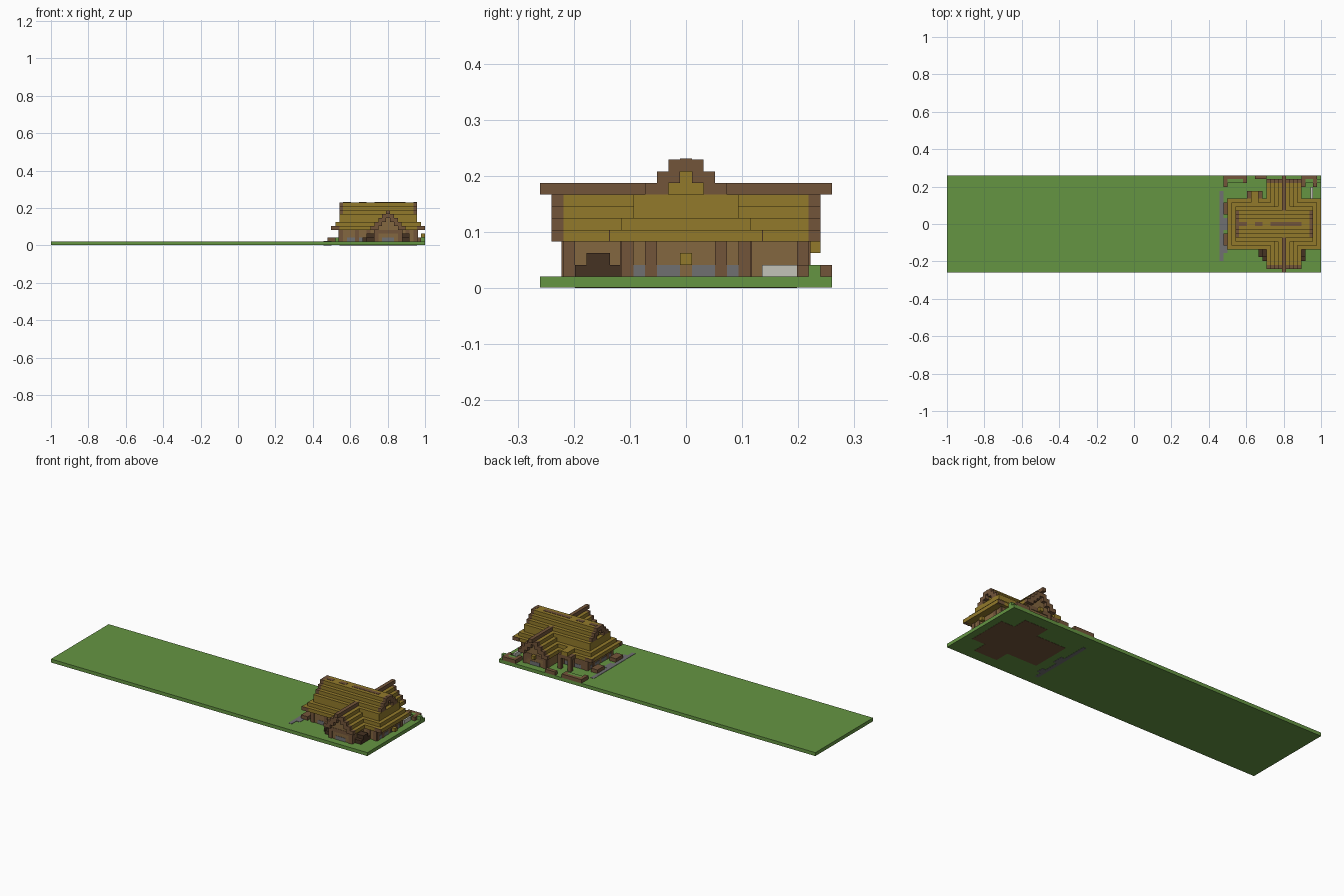
import bpy

cube = bpy.data.objects.get("Cube")
if cube:
    bpy.data.objects.remove(cube)

U = 1 / 48          # size of one block
RIDGE, MID = 86, 12  # column of the wing ridge, row of the main ridge


def material(name, r, g, b):
    m = bpy.data.materials.new(name)
    m.use_nodes = True
    m.diffuse_color = (r, g, b, 1)
    m.node_tree.nodes["Principled BSDF"].inputs["Base Color"].default_value = (r, g, b, 1)
    return m


grass = material("grass green", .13, .30, .055)
straw = material("straw yellow", .29, .195, .024)
timber = material("timber brown", .17, .09, .042)
tan = material("tan wall", .23, .135, .05)
dark = material("dark wood", .06, .032, .016)
stone = material("stone grey", .16, .16, .165)
white = material("off white", .55, .55, .48)


def blocks(name, mat, boxes):
    """One object from boxes of inclusive block ranges (x0, x1, y0, y1, z0, z1)."""
    verts, faces = [], []
    for x0, x1, y0, y1, z0, z1 in boxes:
        n = len(verts)
        for z in (z0, z1 + 1):
            for x, y in ((x0, y0), (x1 + 1, y0), (x1 + 1, y1 + 1), (x0, y1 + 1)):
                verts.append((x * U - 1, (y - 12.5) * U, z * U))
        faces += [(n + 3, n + 2, n + 1, n), (n + 4, n + 5, n + 6, n + 7)]
        for a in range(4):
            b = (a + 1) % 4
            faces.append((n + a, n + b, n + b + 4, n + a + 4))
    mesh = bpy.data.meshes.new(name)
    mesh.from_pydata(verts, [], faces)
    mesh.materials.append(mat)
    ob = bpy.data.objects.new(name, mesh)
    bpy.context.collection.objects.link(ob)
    return ob


def both_y(boxes):
    """Add the mirror of each box across the main ridge."""
    return boxes + [(a, b, 24 - d, 24 - c, e, f) for a, b, c, d, e, f in boxes]


def both_x(boxes, centre):
    """Add the mirror of each box across a column."""
    return boxes + [(2 * centre - b, 2 * centre - a, c, d, e, f) for a, b, c, d, e, f in boxes]


T = .08   # thin offset for plates, in blocks

# Ground, floor and path
blocks("ground", grass, [(0, 95, 0, 24, .05, 0)])
blocks("floor", timber, [(74, 93, 7, 17, 0, 0), (83, 89, 3, 21, 0, 0)])
blocks("path", stone, [(70, 70, 3, 20, 0, T), (71, 71, 5, 6, 0, T), (71, 71, 11, 13, 0, T)])

# Walls of the hall and the crossing wing
blocks("hall_walls", tan, [(74, 93, 7, 17, 1, 3)])
blocks("wing_walls", tan, [(RIDGE - 3, RIDGE + 3, 2, 22, 1, 3)])

# Stone footing and timber posts, as plates on the walls
footing = [(74 - T, 93 + T, y, y + 1, 1, 1) for y in (8, 15)]
footing += [(74 - T, 93 + T, 10, 11, 1, 1), (74 - T, 93 + T, 13, 14, 1, 1)]
footing += [(x, x + 1, 7 - T, 17 + T, 1, 1) for x in (76, 79)]
blocks("stone_footing", stone, footing)
T2 = 2 * T
posts = [(74 - T2, 93 + T2, y, y, 1, 3) for y in (7, 9, 15, 17)]
posts += [(x, x, 7 - T2, 17 + T2, 1, 3) for x in (74, 78, 81, 91, 93)]
posts += [(x, x, 2 - T2, 22 + T2, 1, 3) for x in (RIDGE - 3, RIDGE + 3)]
posts += [(RIDGE - 3 - T2, RIDGE + 3 + T2, y, y, 1, 3) for y in (2, 22)]
posts += [(RIDGE - 3, RIDGE + 3, 2 - T2, 22 + T2, 3, 3)]
blocks("wall_posts", timber, posts)
blocks("wing_doors", stone, [(RIDGE - 1, RIDGE + 1, 2 - T, 22 + T, 1, 1)])
blocks("end_lantern", straw, [(95, 95, MID, MID, 2, 2)])

# Main roof: stepped straw courses with an eave skirt round the ends
half = {4: 6, 5: 5, 6: 4, 7: 4, 8: 3, 9: 2, 10: 1}
courses, verge = [], []
for z, h in half.items():
    out = {4: 2, 5: 1, 6: 0, 7: 0}.get(z, -1)
    courses.append((74 - out, 93 + out, MID - h, MID + h, z, z))
    if z >= 8:
        for x in (74, 93):
            verge += both_y([(x, x, MID - h, MID - h + 1, z, z)])
blocks("main_roof", straw, courses)
blocks("main_verge", timber, verge)
blocks("ridge_slots", timber, [(a, b, MID, MID, 10, 10 + T) for a, b in ((75, 76), (79, 80), (83, 90), (93, 93))])
blocks("eave_corners", timber,
       both_y([(72 - T, 73, 6 - T, 6, 4, 4), (94, 95, 6 - T, 6, 4, 4)]))

# Crossing wing roof, its verges and gable walls
courses, verge, gable = [], [], []
for z in range(4, 8):
    h = 8 - z
    courses.append((RIDGE - h, RIDGE + h, 2, 22, z, z))
    verge += both_y(both_x([(RIDGE - h, RIDGE - h + 1, 1, 1, z, z)], RIDGE))
    gable.append((RIDGE - h + 1, RIDGE + h - 1, 2 - T, 22 + T, z, z))
blocks("wing_roof", straw, courses)
blocks("wing_verge", timber, verge)
blocks("wing_gable", tan, gable)
blocks("wing_ridge", timber, [(RIDGE, RIDGE, 0, 24, 8, 8)])

# Dark wood stacks beside the front of the wing
stack = [(81, 82, 3, 6, 1, 1), (81, 82, 4, 5, 2, 2)]
blocks("wood_stacks", dark, both_x(stack, RIDGE) + [(80, 80, 4, 5, 1, 1)])

# Back porch with its small stepped roof
blocks("porch_posts", timber, [(x, x, 20, 20, 1, 3) for x in (77, 80)] + [(77, 80, 18, 20, 4, 4)])
blocks("porch_roof", straw, [(78, 79, 17, 20, 5, 5)])

# Low planters round the yard
blocks("planters", timber, [
    (71, 72, 7, 9, 1, 1), (71, 72, 15, 17, 1, 1),
    (71, 76, 24, 24, 1, 1), (71, 71, 22, 23, 1, 1), (76, 76, 23, 23, 1, 1),
    (79, 81, 24, 24, 1, 1), (91, 94, 24, 24, 1, 1), (91, 91, 22, 23, 1, 1),
    (94, 94, 22, 23, 1, 1)])
blocks("planter_leaves", grass, [(72, 75, 23, 23, 1, 1), (92, 93, 23, 23, 1, 1), (95, 95, 23, 23, 1, 1)])
blocks("white_bench", white, [(93.3, 92.9, 19, 21, 1, 1)])
blocks("hanging_lantern", straw, [(RIDGE, RIDGE, 23, 23, 3, 3)])
